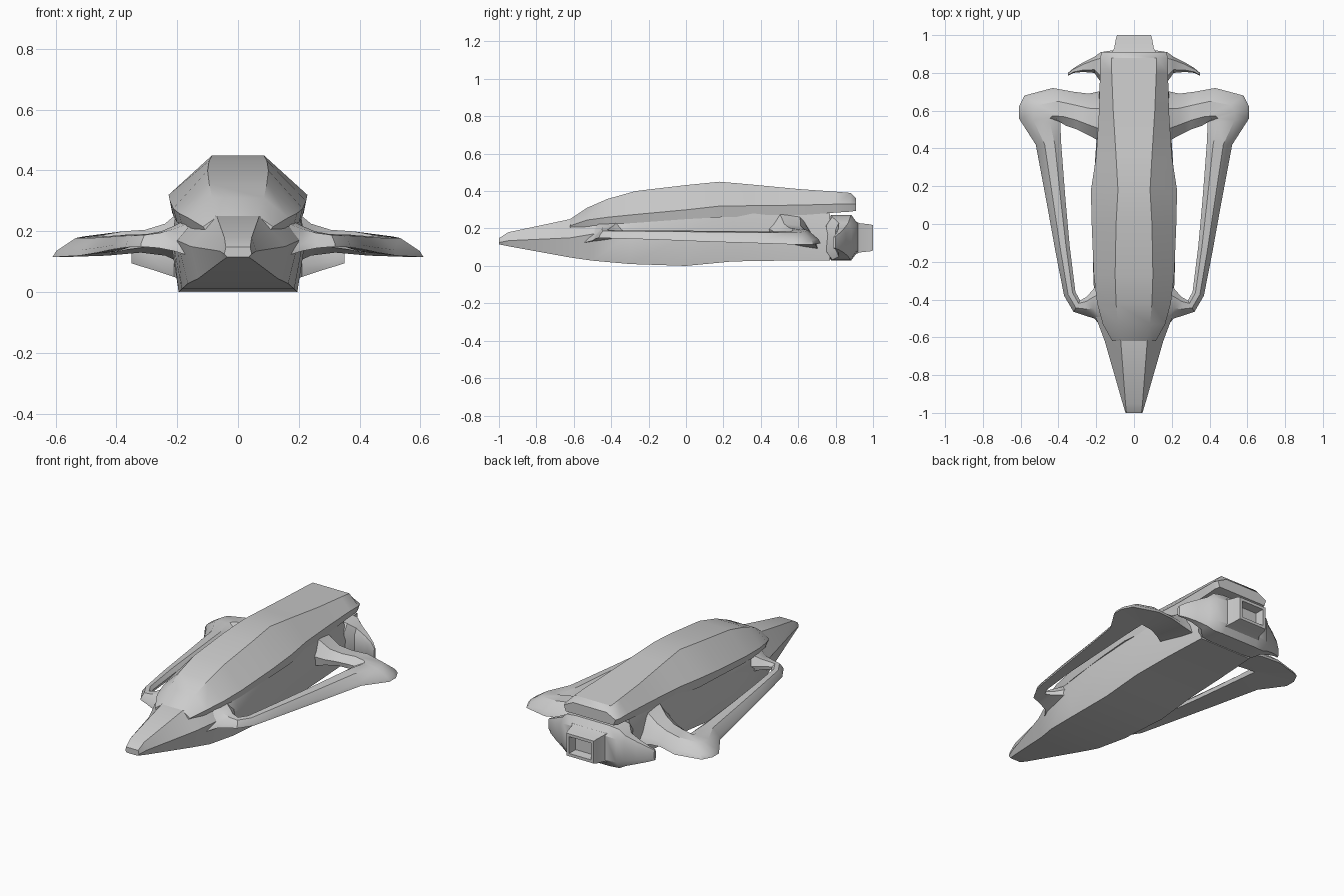
import bpy, bmesh


def loft(name, rings, mirror=False, angle=0.6):
    """Skin a list of equal closed rings and cap both ends."""
    bm = bmesh.new()
    vs = [[bm.verts.new(p) for p in r] for r in rings]
    n = len(rings[0])
    for a, b in zip(vs, vs[1:]):
        for i in range(n):
            j = (i + 1) % n
            bm.faces.new((a[i], a[j], b[j], b[i]))
    bm.faces.new(vs[0])
    bm.faces.new(vs[-1])
    bmesh.ops.recalc_face_normals(bm, faces=bm.faces)
    me = bpy.data.meshes.new(name)
    bm.to_mesh(me)
    bm.free()
    ob = bpy.data.objects.new(name, me)
    bpy.context.collection.objects.link(ob)
    bpy.ops.object.select_all(action='DESELECT')
    ob.select_set(True)
    bpy.context.view_layer.objects.active = ob
    bpy.ops.object.shade_smooth_by_angle(angle=angle)
    if mirror:
        ob.modifiers.new("mirror", 'MIRROR')
    return ob


def sym(y, half):
    """Full ring at y from the right-hand half profile (bottom to top)."""
    return [(x, y, z) for x, z in half] + [(-x, y, z) for x, z in reversed(half)]


# lower hull: y, bottom corner x z, waist x z, top corner x z
lower = [
    (-1.0, .035, .115, .045, .125, .04, .148),
    (-.95, .05, .105, .06, .135, .045, .18),
    (-.62, .13, .045, .155, .15, .07, .25),
    (-.50, .165, .028, .20, .17, .12, .265),
    (-.30, .185, .01, .215, .17, .18, .27),
    (0, .195, 0, .22, .16, .20, .29),
    (.25, .192, .024, .212, .16, .20, .31),
    (.50, .185, .028, .195, .17, .175, .31),
    (.77, .17, .03, .18, .17, .16, .28),
]
loft("lower_hull", [sym(s[0], [s[1:3], s[3:5], s[5:7]]) for s in lower])

# upper hull: y, bottom z, shoulder x z, top corner x z
upper = [
    (-.62, .20, .115, .215, .065, .25),
    (-.53, .21, .165, .245, .085, .31),
    (-.42, .22, .195, .26, .095, .358),
    (-.27, .23, .213, .275, .10, .40),
    (0, .25, .224, .30, .095, .432),
    (.18, .26, .228, .32, .085, .45),
    (.36, .265, .20, .322, .095, .434),
    (.60, .27, .185, .325, .11, .411),
    (.80, .285, .18, .33, .118, .397),
    (.88, .29, .18, .33, .12, .39),
    (.91, .295, .17, .33, .11, .36),
]
loft("upper_hull", [sym(y, [(xs - .012, zb), (xs, zs), (xt, zt)])
                    for y, zb, xs, zs, xt, zt in upper])


# looped side wing: outer x y, inner x y, low z, high z
def wing_ring(ox, oy, ix, iy, zl, zh):
    t = zh - zl
    prof = [(0, zl), (.06, zl + .3 * t), (.35, zh - .1 * t),
            (.75, zh), (1, zl + .6 * t), (.96, zl + .25 * t)]
    return [(ox + (ix - ox) * k, oy + (iy - oy) * k, z) for k, z in prof]


wing = [
    (.13, -.60, .15, -.27, .11, .25),
    (.21, -.50, .22, -.35, .135, .215),
    (.26, -.485, .25, -.385, .145, .20),
    (.32, -.465, .285, -.405, .15, .192),
    (.37, -.38, .31, -.36, .147, .19),
    (.415, -.15, .34, -.12, .14, .19),
    (.46, .10, .362, .12, .13, .187),
    (.52, .42, .385, .42, .12, .185),
    (.61, .56, .39, .53, .115, .185),
    (.61, .62, .39, .54, .115, .185),
    (.58, .68, .385, .535, .115, .19),
    (.43, .72, .36, .52, .12, .20),
    (.32, .70, .30, .50, .13, .205),
    (.24, .69, .24, .47, .12, .225),
    (.15, .71, .15, .42, .08, .30),
]
loft("side_wing", [wing_ring(*s) for s in wing], mirror=True)


# engine block tapering into swept fins: x, y range, z range
def chamfer_ring(x, y0, y1, z0, z1):
    a, b = (y1 - y0) * .2, (z1 - z0) * .2
    return [(x, y0 + a, z0), (x, y1 - a, z0), (x, y1, z0 + b), (x, y1, z1 - b),
            (x, y1 - a, z1), (x, y0 + a, z1), (x, y0, z1 - b), (x, y0, z0 + b)]


half = [(.11, .74, .92, .03, .272), (.175, .75, .91, .032, .262),
        (.21, .80, .885, .05, .23), (.27, .805, .855, .07, .20),
        (.32, .80, .825, .085, .175), (.35, .785, .80, .095, .155)]
block = [(-s[0], *s[1:]) for s in reversed(half)] + half
loft("engine_block_and_fins", [chamfer_ring(*s) for s in block])

# rectangular nozzle with a recessed mouth: y, half width, half height
nozzle = [(.90, .12, .09), (.93, .105, .078), (.985, .095, .072), (1.0, .09, .067),
          (1.0, .072, .05), (.95, .065, .044)]
loft("exhaust_nozzle", [sym(y, [(w, .15 - h), (w, .15 + h)]) for y, w, h in nozzle],
     angle=.4)
